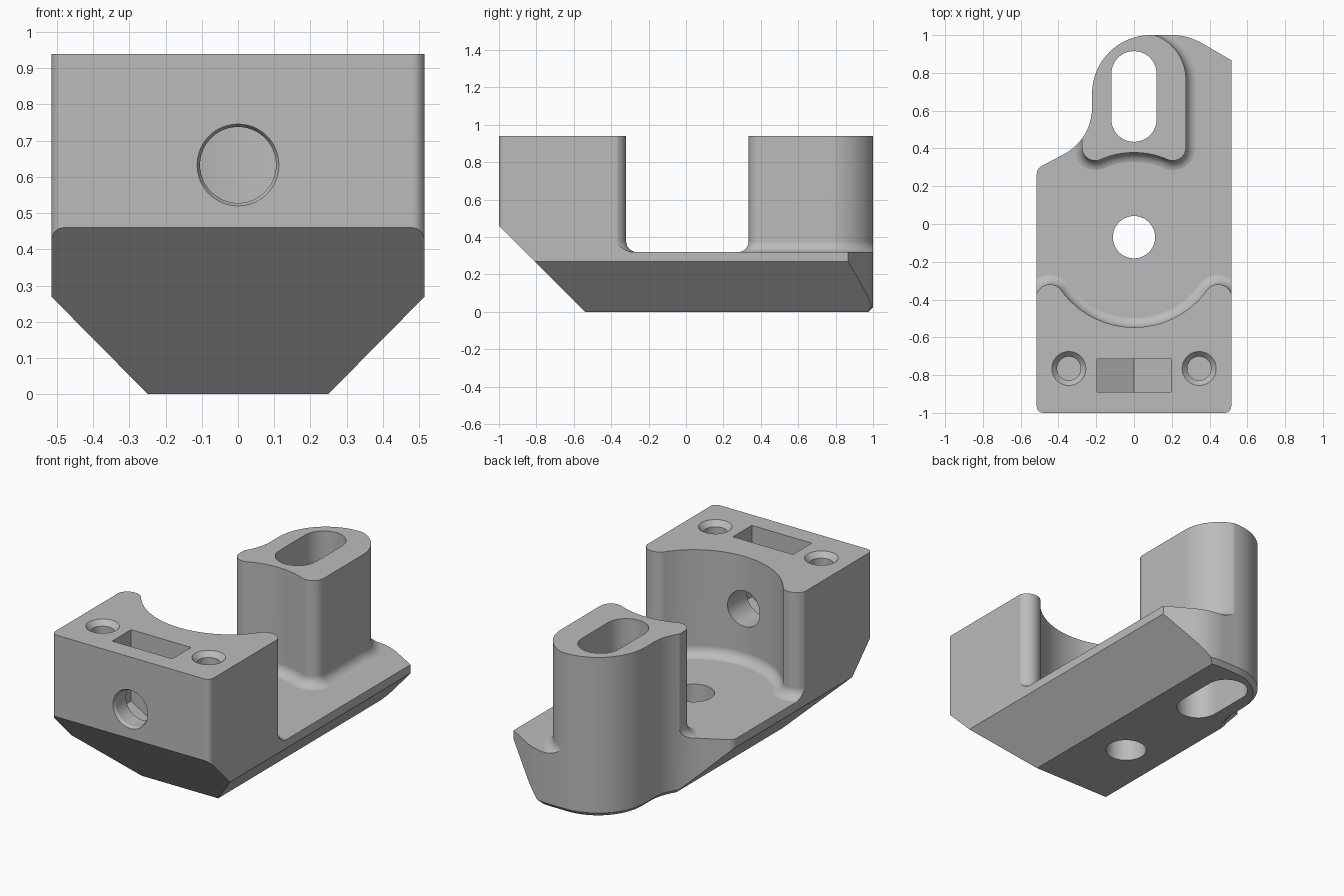
import bpy, bmesh
from math import sin, cos, pi, radians
from mathutils import Vector

if "Cube" in bpy.data.objects:
    bpy.data.objects.remove(bpy.data.objects["Cube"], do_unlink=True)


def arc(cx, cy, r, start, end, n=20):
    """Points along an arc, angles in degrees."""
    return [(cx + r * cos(radians(start + (end - start) * i / n)),
             cy + r * sin(radians(start + (end - start) * i / n))) for i in range(n + 1)]


def circle(cx, cy, r):
    return arc(cx, cy, r, 0, 360, 48)[:-1]


def grow(points, d):
    """Offset a counter-clockwise outline outward by d."""
    result = []
    for i, p in enumerate(points):
        a, b, c = Vector(points[i - 1]), Vector(p), Vector(points[(i + 1) % len(points)])
        e, f = (b - a).normalized(), (c - b).normalized()
        n, m = Vector((e.y, -e.x)), Vector((f.y, -f.x))
        result.append(b + (n + m) * d / (1 + n.dot(m)))
    return result


PLACE = {"z": lambda u, v, h: (u, v, h),
         "y": lambda u, v, h: (u, h, v),
         "x": lambda u, v, h: (h, u, v)}


def stack(name, outline, layers, axis="z"):
    """Solid lofted through (offset, height) layers of one outline."""
    bm = bmesh.new()
    rings = [[bm.verts.new(PLACE[axis](u, v, h)) for u, v in grow(outline, d)]
             for d, h in layers]
    for low, high in zip(rings, rings[1:]):
        for i in range(len(low)):
            bm.faces.new((low[i - 1], low[i], high[i], high[i - 1]))
    bm.faces.new(rings[0][::-1])
    bm.faces.new(rings[-1])
    bmesh.ops.recalc_face_normals(bm, faces=bm.faces[:])
    mesh = bpy.data.meshes.new(name)
    bm.to_mesh(mesh)
    bm.free()
    obj = bpy.data.objects.new(name, mesh)
    bpy.context.scene.collection.objects.link(obj)
    return obj


def combine(target, tool, operation):
    """Bake a boolean into the target, trying a second solver if the first gives nothing."""
    mod = target.modifiers.new(operation, "BOOLEAN")
    mod.operation, mod.object = operation, tool
    for solver in ("EXACT", "MANIFOLD"):
        mod.solver = solver
        graph = bpy.context.evaluated_depsgraph_get()
        mesh = bpy.data.meshes.new_from_object(target.evaluated_get(graph), depsgraph=graph)
        if mesh.polygons:
            break
    target.modifiers.clear()
    target.data = mesh
    bpy.data.objects.remove(tool, do_unlink=True)


PLATE, TOP, FILLET = 0.32, 0.94, 0.06
flare = [(FILLET, 0.2)] + [
    (FILLET * (1 - sin(a)), PLATE - 0.001 + FILLET * (1 - cos(a)))
    for a in [i * pi / 16 for i in range(9)]] + [(0, TOP)]

# Floor slab
body = stack("bracket_body", [(-0.7, -1.2), (0.7, -1.2), (0.7, 1.2), (-0.7, 1.2)],
             [(0, -0.1), (0, PLATE)])

# Front block with round saddle and rounded ears
front = ([(-0.52, -1.1), (0.52, -1.1)]
         + arc(0.445, -0.395, 0.075, 0, 143.9)
         + arc(0, -0.07, 0.477, -36.1, -143.9, 40)[1:-1]
         + arc(-0.445, -0.395, 0.075, 36.1, 180))
combine(body, stack("front_block", front, flare), "UNION")

# Rear post with hollow front face
post = (arc(-0.205, 0.405, 0.07, 180, 293.3)
        + arc(0, -0.07, 0.448, 113.3, 66.7)[1:-1]
        + arc(0.205, 0.405, 0.07, 246.7, 360)
        + arc(0.025, 0.765, 0.25, 0, 80)
        + [(0, 1.1), (-0.275, 1.1)])
combine(body, stack("rear_post", post, flare), "UNION")

# Overall plan outline, with a small bevel around the underside
outline = (arc(-0.48, -0.965, 0.035, 180, 270, 6)
           + arc(0.48, -0.965, 0.035, 270, 360, 6)
           + [(0.515, 0.867)]
           + arc(0.2, 0.68, 0.32, 60, 90, 10)
           + arc(0.088, 0.69, 0.31, 90, 180, 28)
           + arc(-0.502, 0.617, 0.28, 0, -60, 20)
           + arc(-0.465, 0.263, 0.05, 120, 180, 6))
combine(body, stack("plan_outline", outline, [(-0.025, 0), (0, 0.025), (0, 1.1)]), "INTERSECT")

# Sloped undersides at the sides and front
side_profile = [(-0.15, -0.1), (0.15, -0.1), (0.6, 0.355), (0.6, 1.2), (-0.6, 1.2), (-0.6, 0.355)]
combine(body, stack("side_slopes", side_profile, [(0, -1.3), (0, 1.3)], "y"), "INTERSECT")
front_profile = [(-0.44, -0.1), (1.2, -0.1), (1.2, 1.2), (-1.2, 1.2), (-1.2, 0.66)]
combine(body, stack("front_slope", front_profile, [(0, -0.9), (0, 0.9)], "x"), "INTERSECT")

# Through holes: floor hole and long slot in the post
through = [(0, -0.2), (0, 1.2)]
slot = arc(0, 0.795, 0.12, 0, 180, 24) + arc(0, 0.555, 0.12, 180, 360, 24)
combine(body, stack("floor_hole", circle(0, -0.07, 0.112), through), "DIFFERENCE")
combine(body, stack("post_slot", slot, through), "DIFFERENCE")

# Countersunk screw holes
for side in (-1, 1):
    sink = [(0, 0.55), (0, TOP - 0.03), (0.027, TOP), (0.027, 1.1)]
    combine(body, stack("screw_hole", circle(side * 0.345, -0.765, 0.063), sink), "DIFFERENCE")

# Pointed nut pocket and the bolt hole crossing it
pocket = [(0, 0.408), (0.195, 0.52), (0.195, 1.1), (-0.195, 1.1), (-0.195, 0.52)]
combine(body, stack("nut_pocket", pocket, [(0, -0.89), (0, -0.715)], "y"), "DIFFERENCE")
bolt = [(0.008, -1.1), (0.008, -1), (0, -0.985), (0, -0.1)]
combine(body, stack("bolt_hole", circle(0, 0.633, 0.105), bolt, "y"), "DIFFERENCE")

# Plain grey material and shading
grey = bpy.data.materials.new("plain_grey")
grey.use_nodes = True
colour = (0.5, 0.5, 0.5, 1)
grey.diffuse_color = colour
grey.node_tree.nodes["Principled BSDF"].inputs["Base Color"].default_value = colour
body.data.materials.clear()
body.data.materials.append(grey)

bpy.ops.object.select_all(action="DESELECT")
body.select_set(True)
bpy.context.view_layer.objects.active = body
bpy.ops.object.shade_smooth_by_angle(angle=radians(28))
weighted = body.modifiers.new("even_normals", "WEIGHTED_NORMAL")
weighted.keep_sharp = True
